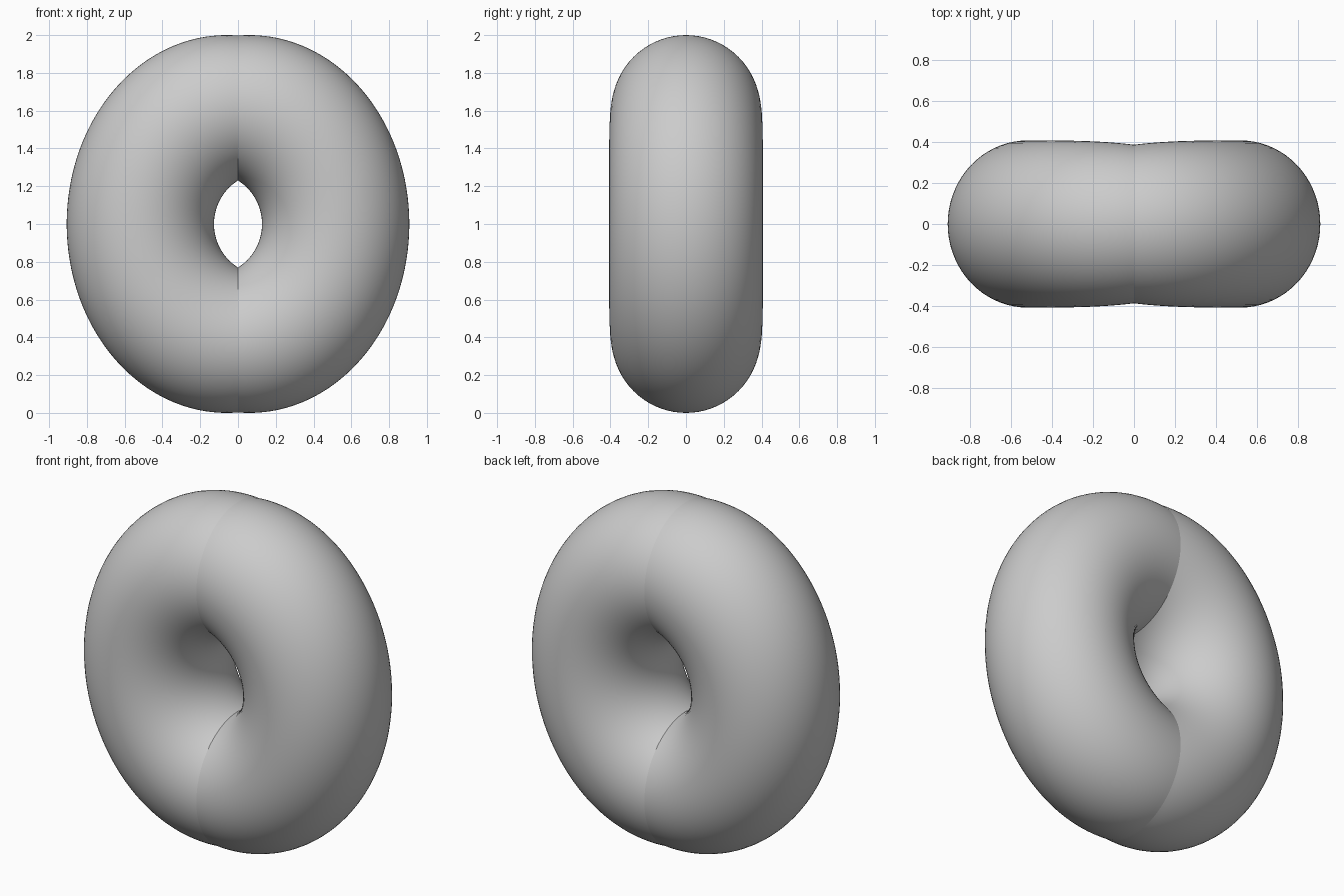
import bpy, bmesh
from math import sin, cos, pi, acos

if "Cube" in bpy.data.objects:
    bpy.data.objects.remove(bpy.data.objects["Cube"])

RINGS, SIDES = 96, 72

# Inner (hole) and outer outline arcs of the right half, in the xz plane
IN_C, IN_R = -0.145, 0.272
OUT_C, OUT_A, OUT_B = 0.06, 0.847, 1.0
IN_END = acos(-IN_C / IN_R)
OUT_END = acos(-OUT_C / OUT_A)


def section(u):
    """One elliptical tube section; u runs from -1 (bottom seam) to 1 (top seam)."""
    ti, to = u * IN_END, u * OUT_END
    xi, zi = IN_C + IN_R * cos(ti), IN_R * sin(ti)
    xo, zo = OUT_C + OUT_A * cos(to), OUT_B * sin(to)
    half_y = 0.386 + 0.021 * (1 - (1 - cos(u * pi / 2)) ** 3)
    pts = []
    for j in range(SIDES):
        a = 2 * pi * j / SIDES
        k = (1 + cos(a)) / 2
        x = xi + (xo - xi) * k
        z = zi + (zo - zi) * k
        pts.append((x, half_y * sin(a), z + 1))
    return pts


# Right half of the ring: tube that narrows slightly toward the seams
bm = bmesh.new()
rings = [[bm.verts.new(p) for p in section(2 * i / RINGS - 1)]
         for i in range(RINGS + 1)]
for r0, r1 in zip(rings, rings[1:]):
    for j in range(SIDES):
        n = (j + 1) % SIDES
        bm.faces.new((r0[j], r0[n], r1[n], r1[j]))
bmesh.ops.recalc_face_normals(bm, faces=bm.faces)
# Outward check on the outermost face
far = max(bm.faces, key=lambda f: f.calc_center_median().x)
if far.normal.x < 0:
    bmesh.ops.reverse_faces(bm, faces=bm.faces)
for f in bm.faces:
    f.smooth = True
mesh = bpy.data.meshes.new("ring")
bm.to_mesh(mesh)
bm.free()
ring = bpy.data.objects.new("ring", mesh)
bpy.context.collection.objects.link(ring)

# Left half, left unmerged so the seam stays crisp
mirror = ring.modifiers.new("mirror", 'MIRROR')
mirror.use_axis[0] = True
mirror.use_mirror_merge = False
